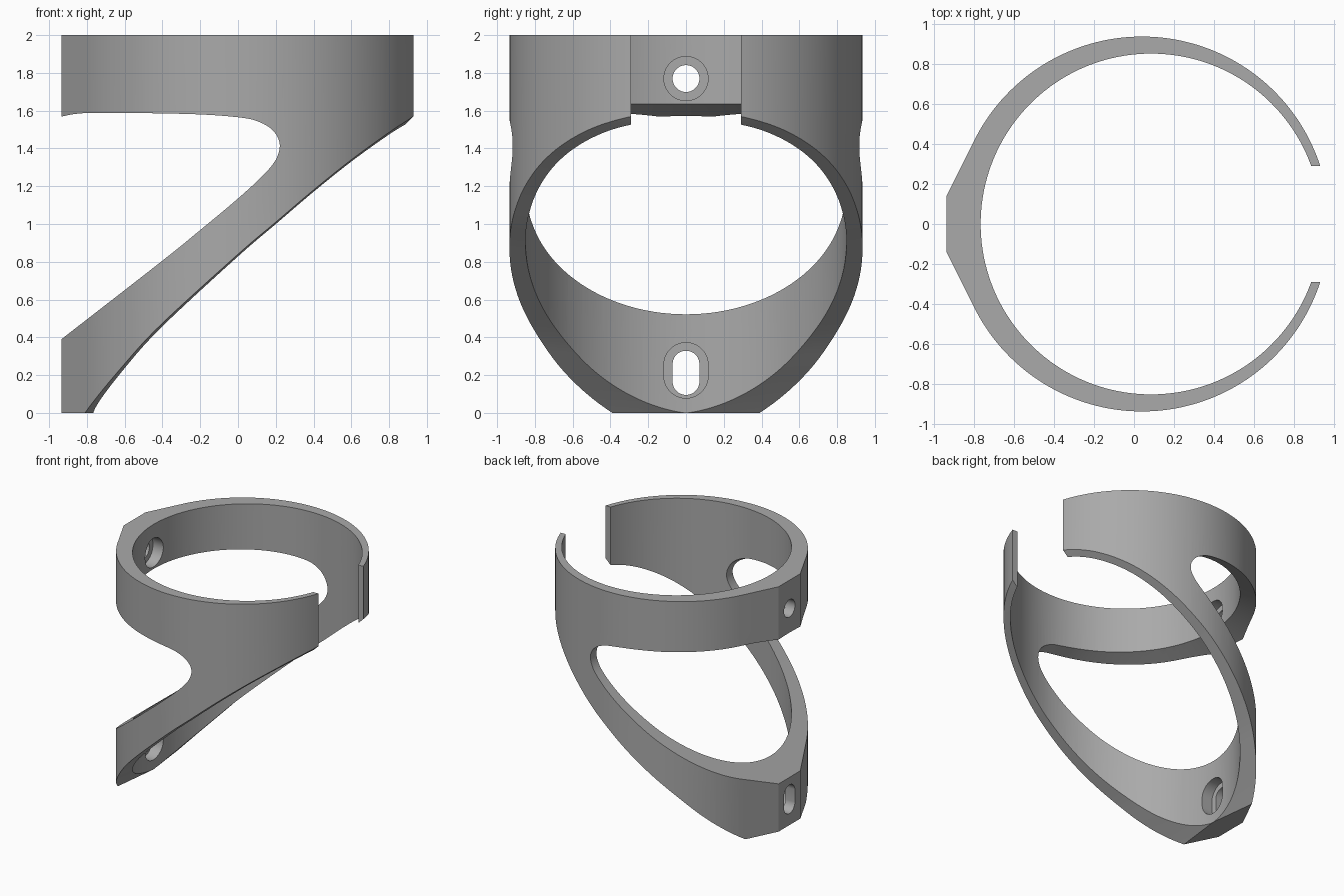
import bpy, bmesh
from math import pi, cos, sin, hypot, sqrt
from mathutils import Vector

if "Cube" in bpy.data.objects:
    bpy.data.objects.remove(bpy.data.objects["Cube"], do_unlink=True)

OUT_X, OUT_R = 0.04, 0.935      # outer wall axis and radius
IN_X, IN_R = 0.085, 0.85        # bore axis and radius

grey = bpy.data.materials.new("plain grey")
grey.use_nodes = True
grey.diffuse_color = (0.4, 0.4, 0.4, 1)
grey.node_tree.nodes["Principled BSDF"].inputs["Base Color"].default_value = (0.4, 0.4, 0.4, 1)


def spline(pts, n=8):
    """Smooth chain through the given points."""
    p = [Vector(a) for a in pts]
    p = [2 * p[0] - p[1]] + p + [2 * p[-1] - p[-2]]
    out = []
    for a, b, c, d in zip(p, p[1:], p[2:], p[3:]):
        for i in range(n):
            t = i / n
            out.append(0.5 * (2 * b + (c - a) * t + (2 * a - 5 * b + 4 * c - d) * t * t
                              + (3 * b - a - 3 * c + d) * t ** 3))
    return out + [p[-2]]


def loft(name, rings):
    """Closed solid through equal-length rings of points."""
    bm = bmesh.new()
    rows = [[bm.verts.new(p) for p in r] for r in rings]
    for a, b in zip(rows, rows[1:]):
        for i in range(len(a)):
            j = (i + 1) % len(a)
            bm.faces.new((a[i], a[j], b[j], b[i]))
    bm.faces.new(rows[0][::-1])
    bm.faces.new(rows[-1])
    bmesh.ops.recalc_face_normals(bm, faces=bm.faces)
    me = bpy.data.meshes.new(name)
    bm.to_mesh(me)
    bm.free()
    ob = bpy.data.objects.new(name, me)
    bpy.context.collection.objects.link(ob)
    return ob


def prism_z(name, outline, z0, z1):
    return loft(name, [[(x, y, z) for x, y in outline] for z in (z0, z1)])


def slot_x(name, r, half, zc, x0, x1, n=48):
    """Round or elongated hole running along x."""
    ring = [(r * cos(2 * pi * (i + .5) / n), r * sin(2 * pi * (i + .5) / n)) for i in range(n)]
    ring = [(y, zc + z + (half if z > 0 else -half)) for y, z in ring]
    return loft(name, [[(x, y, z) for y, z in ring] for x in (x0, x1)])


# Outer wall: round with a flat mounting pad at the back
N = 160
a_max = pi - 0.454
outline = [(OUT_X + OUT_R * cos(a), OUT_R * sin(a))
           for a in (-a_max + 2 * a_max * i / N for i in range(N + 1))]
outline += [(-0.935, 0.14), (-0.935, -0.14)]
cage = prism_z("bottle_cage", outline, 0, 2)

# Bore
bore = prism_z("bore_cutter", [(IN_X + IN_R * cos(2 * pi * i / N), IN_R * sin(2 * pi * i / N))
                               for i in range(N)], -1, 3)

# Front gap
gap = prism_z("gap_cutter", [(0.4, -0.29), (1.5, -0.29), (1.5, 0.29), (0.4, 0.29)], -1, 3)

# Sloping underside, dipping a little towards the middle
DIP = 0.13
lower = []
for x, z in spline([(-1, -.3), (-.81, 0), (-.6, .26), (-.4, .475), (0, .84), (.2, 1.01),
                    (.4, 1.18), (.6, 1.34), (.8, 1.485), (.93, 1.57), (1.1, 1.68)]):
    y_wall = sqrt(max(0, OUT_R ** 2 - (x - OUT_X) ** 2))
    lower.append((x, z - DIP * (y_wall - 0.9)))
lower += [(1.1, -1), (-1, -1)]
under = loft("underside_cutter", [[(x, y, z + (DIP * (abs(y) - 0.9) if z > -1 else 0))
                                   for x, z in lower] for y in (-1.1, 0, 1.1)])

# Side opening between the collar and the sloping arm; its upper rim rises inwards
opening = spline([(-1.1, 1.587), (-.8, 1.587), (-.5, 1.587), (-.2, 1.58), (0, 1.565),
                  (.1, 1.545), (.18, 1.5), (.22, 1.43), (.205, 1.35), (.14, 1.265),
                  (0, 1.135), (-.2, .968), (-.4, .806), (-.935, .39), (-1.1, .262)])


def rim(x, y, z):
    w = min(1, max(0, (z - 1.42) / 0.14))
    r = min(1.1, max(0.78, hypot(x - OUT_X, y)))
    return (x, y, z + 0.38 * w * (OUT_R - r))


window = loft("opening_cutter", [[rim(x, y, z) for x, z in opening]
                                 for y in (-1.1 + 2.2 * i / 60 for i in range(61))])

# Screw holes with recesses on the inside
holes = [slot_x("upper_hole_cutter", .071, 0, 1.77, -1.2, -.5),
         slot_x("upper_recess_cutter", .117, 0, 1.77, -.85, -.5),
         slot_x("lower_hole_cutter", .071, .046, .212, -1.2, -.5),
         slot_x("lower_recess_cutter", .117, .03, .225, -.85, -.5)]

# Cut everything out of the solid
bpy.context.view_layer.objects.active = cage
for cutter in [bore, gap, under, window] + holes:
    cutter.hide_render = True
    mod = cage.modifiers.new(cutter.name, "BOOLEAN")
    mod.operation, mod.solver, mod.object = "DIFFERENCE", "EXACT", cutter
    bpy.ops.object.modifier_apply(modifier=mod.name)
    bpy.data.objects.remove(cutter, do_unlink=True)

cage.data.materials.clear()
cage.data.materials.append(grey)
for f in cage.data.polygons:
    f.material_index = 0
bpy.ops.object.select_all(action="DESELECT")
cage.select_set(True)
bpy.ops.object.shade_smooth_by_angle(angle=0.35)
